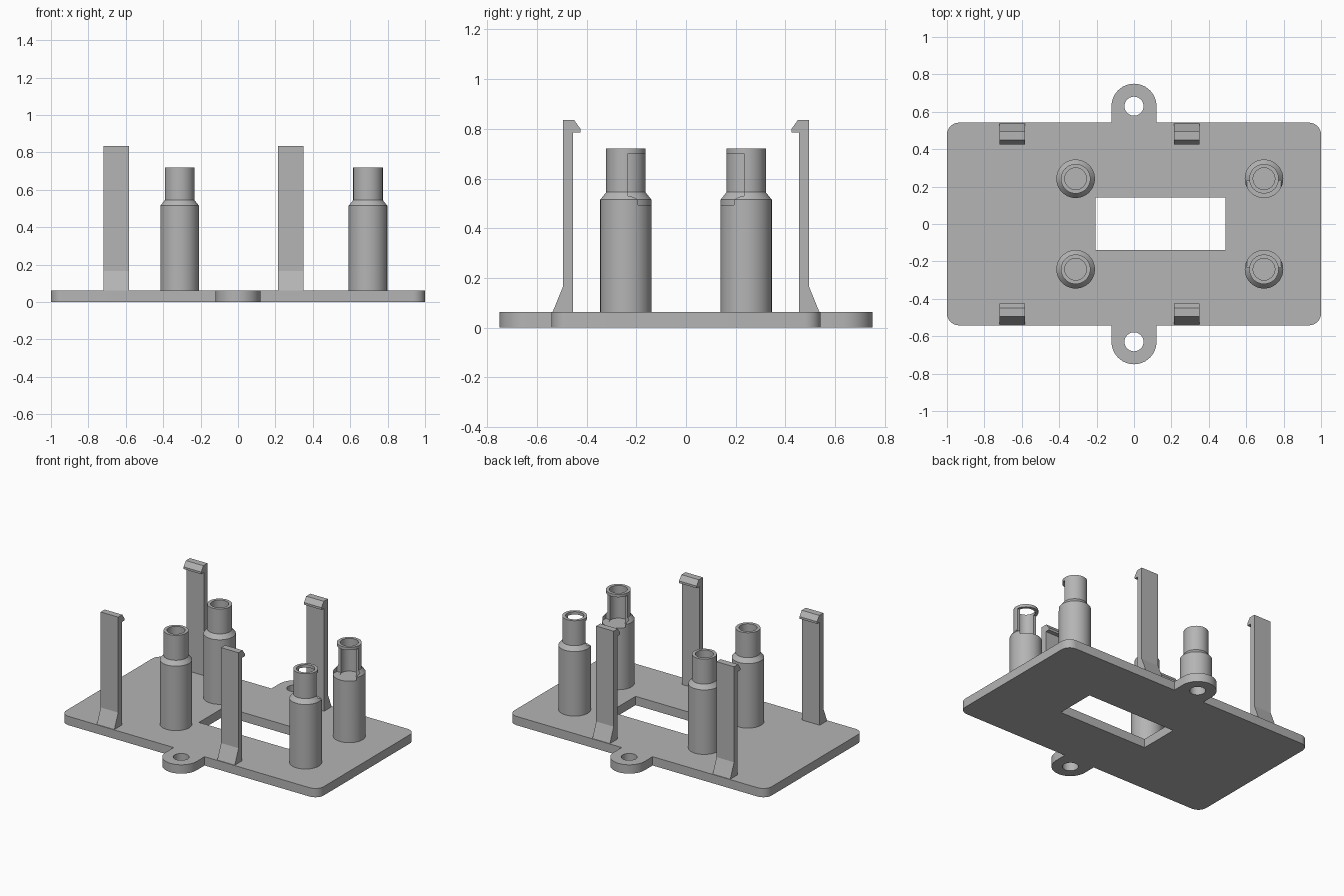
import bpy, bmesh
from math import sin, cos, pi, radians
from mathutils import Vector

cube = bpy.data.objects.get("Cube")
if cube:
    bpy.data.objects.remove(cube, do_unlink=True)

grey = bpy.data.materials.new("plain grey plastic")
grey.use_nodes = True
COLOUR = (0.46, 0.46, 0.46, 1)
grey.diffuse_color = COLOUR
grey.node_tree.nodes["Principled BSDF"].inputs["Base Color"].default_value = COLOUR

BASE = 0.062


def finish(bm, name):
    bmesh.ops.recalc_face_normals(bm, faces=bm.faces)
    mesh = bpy.data.meshes.new(name)
    bm.to_mesh(mesh)
    bm.free()
    mesh.materials.append(grey)
    obj = bpy.data.objects.new(name, mesh)
    bpy.context.collection.objects.link(obj)
    return obj


def prism(name, points, direction):
    """Extrude a closed 3D outline along a direction."""
    bm = bmesh.new()
    face = bm.faces.new([bm.verts.new(p) for p in points])
    made = bmesh.ops.extrude_face_region(bm, geom=[face], use_keep_orig=True)
    verts = [g for g in made["geom"] if isinstance(g, bmesh.types.BMVert)]
    bmesh.ops.translate(bm, verts=verts, vec=Vector(direction))
    return finish(bm, name)


def arc(cx, cy, r, start, end, steps):
    angles = [radians(start + (end - start) * i / steps) for i in range(steps + 1)]
    return [(cx + r * cos(a), cy + r * sin(a)) for a in angles]


def box(name, x0, x1, y0, y1, z0, z1):
    return prism(name, [(x0, y0, z0), (x1, y0, z0), (x1, y1, z0), (x0, y1, z0)], (0, 0, z1 - z0))


def lathe(name, profile, x, y, segments=48):
    """Revolve (radius, height) points around a vertical axis."""
    bm = bmesh.new()
    verts = [bm.verts.new((x + r, y, z)) for r, z in profile]
    edges = [bm.edges.new(pair) for pair in zip(verts, verts[1:])]
    bmesh.ops.spin(bm, geom=verts + edges, cent=(x, y, 0), axis=(0, 0, 1),
                   angle=2 * pi, steps=segments)
    bmesh.ops.remove_doubles(bm, verts=bm.verts, dist=0.0005)
    return finish(bm, name)


def activate(obj):
    bpy.ops.object.select_all(action="DESELECT")
    obj.select_set(True)
    bpy.context.view_layer.objects.active = obj


def cut(obj, cutter):
    mod = obj.modifiers.new("cut", "BOOLEAN")
    mod.operation, mod.solver, mod.object = "DIFFERENCE", "EXACT", cutter
    activate(obj)
    bpy.ops.object.modifier_apply(modifier=mod.name)
    bpy.data.objects.remove(cutter, do_unlink=True)


def smooth(obj):
    activate(obj)
    bpy.ops.object.shade_smooth_by_angle(angle=radians(20))


# Base plate outline: half with rounded corners and a mounting ear, then turned half round
W, D, R, EAR, EAR_Y = 1.0, 0.542, 0.065, 0.12, 0.63
half = (arc(W - R, D - R, R, 0, 90, 8) + [(EAR, D)]
        + arc(0, EAR_Y, EAR, 0, 180, 24) + [(-EAR, D)]
        + arc(R - W, D - R, R, 90, 180, 8))
outline = half + [(-x, -y) for x, y in half]
plate = prism("base_plate", [(x, y, 0) for x, y in outline], (0, 0, BASE))

# Window and ear holes
cut(plate, box("window_cutter", -0.205, 0.49, -0.14, 0.143, -0.1, 0.2))
for side in (-1, 1):
    ring = arc(0, side * EAR_Y, 0.051, 0, 345, 23)
    cut(plate, prism("ear_hole_cutter", [(x, y, -0.1) for x, y in ring], (0, 0, 0.3)))
smooth(plate)

# Hollow stepped posts; the ones on the left have a window on the inner side
post = [(0, 0.03), (0.103, 0.03), (0.103, 0.515), (0.079, 0.545), (0.079, 0.72),
        (0.058, 0.72), (0.058, 0.49), (0, 0.49)]
for px, label in ((-0.312, "right"), (0.695, "left")):
    for side, end in ((-1, "front"), (1, "back")):
        py = side * 0.242
        obj = lathe(f"{end}_{label}_post", post, px, py)
        if label == "left":
            y0, y1 = sorted((py - side * 0.009, py - side * 0.13))
            cut(obj, box("slot_cutter", px - 0.09, px + 0.09, y0, y1, 0.494, 0.7))
        smooth(obj)

# Snap clips with a flared foot and an inward hook
clip = [(0.537, 0.05), (0.537, BASE), (0.495, 0.165), (0.495, 0.835), (0.45, 0.835),
        (0.425, 0.8), (0.425, 0.785), (0.455, 0.785), (0.455, 0.05)]
for cx, label in ((-0.72, "right"), (0.215, "left")):
    for side, end in ((-1, "front"), (1, "back")):
        prism(f"{end}_{label}_clip", [(cx, side * y, z) for y, z in clip], (0.136, 0, 0))
